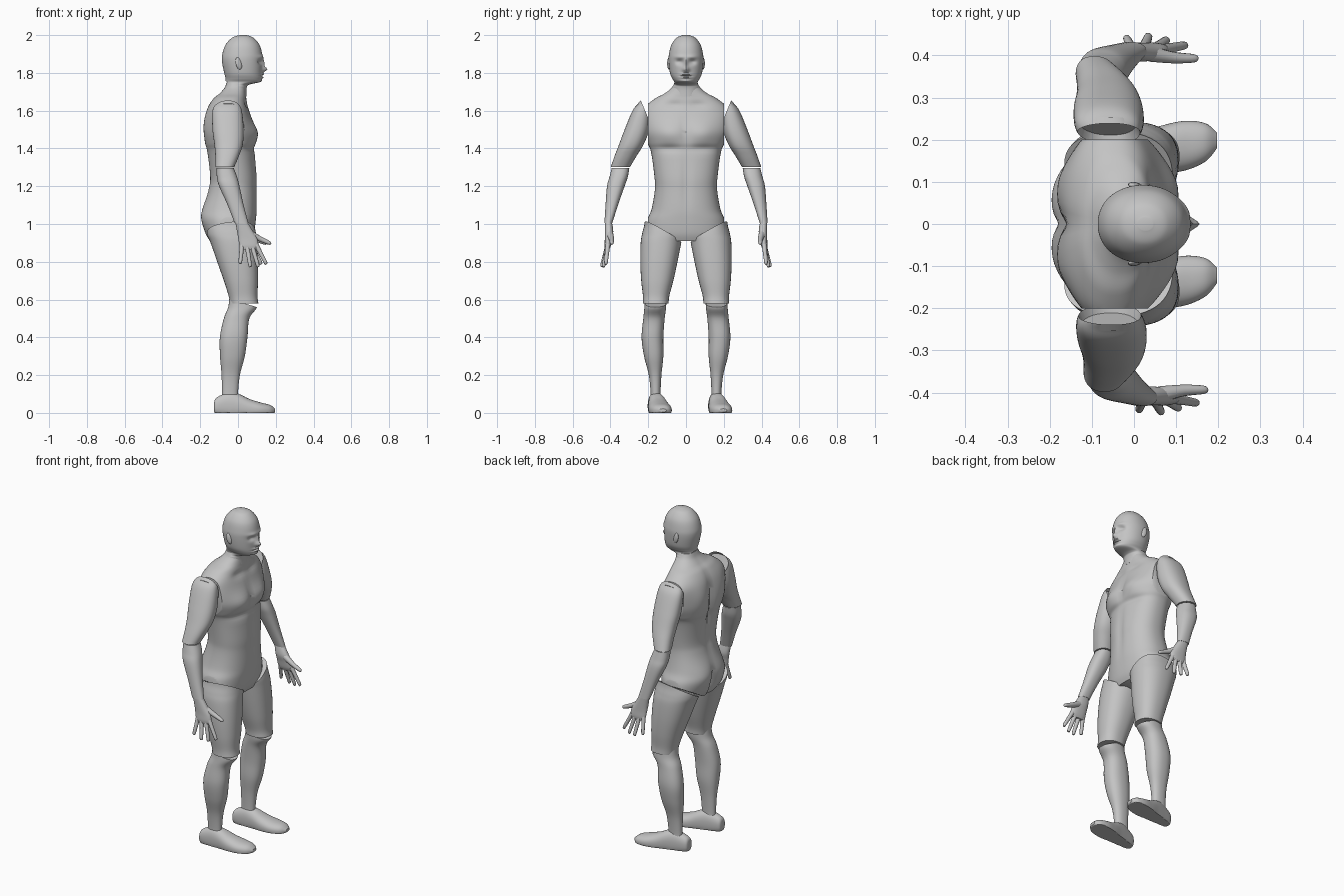
import bpy, bmesh, math
from mathutils import Vector

cube = bpy.data.objects.get("Cube")
if cube:
    bpy.data.objects.remove(cube, do_unlink=True)

grey = bpy.data.materials.new("plain_grey")
grey.use_nodes = True
tone = (.55, .55, .55, 1)
grey.diffuse_color = tone
grey.node_tree.nodes["Principled BSDF"].inputs["Base Color"].default_value = tone


def smooth_rows(rows, steps):
    """Catmull-Rom interpolation between cross-section rows."""
    out = []
    last = len(rows) - 1
    for i in range(last):
        a, b, c, d = [Vector(rows[max(0, min(last, i + k))]) for k in (-1, 0, 1, 2)]
        for s in range(steps):
            t = s / steps
            out.append(b + (c - a) * (t / 2) + (a * 2 - b * 5 + c * 4 - d) * (t * t / 2)
                       + (b * 3 - a - c * 3 + d) * (t ** 3 / 2))
    out.append(Vector(rows[last]))
    return out


def skin(bm, rings):
    """Bridge rings of points with quads and cap both ends."""
    loops = [[bm.verts.new(p) for p in ring] for ring in rings]
    n = len(loops[0])
    for lo, hi in zip(loops, loops[1:]):
        for i in range(n):
            j = (i + 1) % n
            bm.faces.new((lo[i], lo[j], hi[j], hi[i]))
    bm.faces.new(loops[0])
    bm.faces.new(loops[-1])
    bmesh.ops.recalc_face_normals(bm, faces=bm.faces)


def loft(rows, along_x=False, power=2.3, seg=48, steps=6):
    """Rows hold position, then low and high limits on the two other axes."""
    bm = bmesh.new()
    rings = []
    for t, a0, a1, b0, b1 in smooth_rows(rows, steps):
        ring = []
        for i in range(seg):
            ang = math.tau * i / seg
            c, s = math.cos(ang), math.sin(ang)
            a = (a0 + a1) / 2 + (a1 - a0) / 2 * math.copysign(abs(c) ** (2 / power), c)
            b = (b0 + b1) / 2 + (b1 - b0) / 2 * math.copysign(abs(s) ** (2 / power), s)
            ring.append((t, a, b) if along_x else (a, b, t))
        rings.append(ring)
    skin(bm, rings)
    return bm


def tube(bm, points, radii):
    """Round tapered finger along a path."""
    path = smooth_rows([(*p, r) for p, r in zip(points, radii)], 4)
    axis = (Vector(points[-1]) - Vector(points[0])).normalized()
    u = axis.cross(Vector((0, 1, 0))).normalized()
    v = axis.cross(u)
    skin(bm, [[Vector(p[:3]) + (u * math.cos(math.tau * k / 12) + v * math.sin(math.tau * k / 12)) * p[3]
               for k in range(12)] for p in path])


def cut(bm, point, normal, hollow=False):
    """Slice away the side the normal points to and close the opening."""
    bmesh.ops.bisect_plane(bm, geom=bm.verts[:] + bm.edges[:] + bm.faces[:], dist=1e-5,
                           plane_co=point, plane_no=normal, clear_outer=True)
    rim = [e for e in bm.edges if e.is_boundary]
    caps = bmesh.ops.holes_fill(bm, edges=rim)["faces"]
    bmesh.ops.recalc_face_normals(bm, faces=bm.faces)
    if hollow and caps:
        bmesh.ops.inset_individual(bm, faces=caps, thickness=.008, depth=-.02)


def sculpt(bm, bumps):
    """Push the surface along x in soft mirrored spots: centre, radii, amount."""
    for v in bm.verts:
        p = Vector((v.co.x, abs(v.co.y), v.co.z))
        for centre, size, push in bumps:
            d = sum(((p[k] - centre[k]) / size[k]) ** 2 for k in range(3))
            v.co.x += push * math.exp(-d)


def finish(name, bm):
    mesh = bpy.data.meshes.new(name)
    bm.to_mesh(mesh)
    bm.free()
    mesh.materials.append(grey)
    obj = bpy.data.objects.new(name, mesh)
    bpy.context.collection.objects.link(obj)
    bpy.ops.object.select_all(action='DESELECT')
    obj.select_set(True)
    bpy.context.view_layer.objects.active = obj
    bpy.ops.object.shade_smooth_by_angle(angle=math.radians(40))


def pair(name, bm, adjust=lambda p, side: None):
    """Left part on +y and its mirrored right twin, each with a small pose tweak."""
    for label, side in (("left_", 1), ("right_", -1)):
        twin = bm.copy()
        for v in twin.verts:
            v.co.y *= side
            adjust(v.co, side)
        if side < 0:
            bmesh.ops.reverse_faces(twin, faces=twin.faces)
        finish(label + name, twin)
    bm.free()


def arm_pose(p, side):
    if side > 0:
        p.x -= .12 * max(0, p.y - .2)


def foot_pose(p, side):
    p.y += .16 * (p.x + .04)


# Torso with chest, shoulder blades, spine and seat
torso_rows = [(1.75, -.06, .035, .06), (1.72, -.073, .04, .077), (1.69, -.1, .042, .115),
              (1.66, -.135, .045, .17), (1.6, -.165, .06, .23), (1.5, -.178, .09, .23),
              (1.43, -.176, .093, .205), (1.38, -.165, .09, .185), (1.25, -.15, .1, .167),
              (1.18, -.158, .1, .165), (1.08, -.185, .1, .182), (1.02, -.188, .095, .205),
              (.95, -.172, .085, .21), (.91, -.15, .07, .2)]
torso = loft([(z, a, b, -w, w) for z, a, b, w in torso_rows], seg=72)
sculpt(torso, [((.09, .09, 1.48), (.1, .07, .055), .018),
               ((.09, 0, 1.5), (.1, .02, .07), -.008),
               ((.09, .09, 1.4), (.1, .08, .02), -.012),
               ((.05, .06, 1.63), (.06, .05, .02), -.01),
               ((.1, 0, 1.22), (.1, .02, .15), -.008),
               ((-.18, .1, 1.53), (.1, .06, .08), -.012),
               ((-.17, 0, 1.42), (.1, .025, .2), .022),
               ((-.19, .09, 1.04), (.1, .07, .07), -.012),
               ((-.19, 0, .99), (.1, .018, .07), .03)])
for s in (1, -1):
    cut(torso, (0, s * .2, 1.5), (0, s, 0))
    cut(torso, (0, s * .2, 1), (0, s * .51, -.86))
finish("torso", torso)

# Head and neck with face relief
head_rows = [(2, .01, .045, .015), (1.987, -.03, .08, .048), (1.95, -.065, .113, .077),
             (1.9, -.083, .128, .09), (1.86, -.085, .129, .092), (1.8, -.073, .126, .085),
             (1.77, -.066, .125, .073), (1.752, -.066, .115, .062), (1.738, -.068, .06, .064),
             (1.72, -.074, .046, .074), (1.66, -.1, .046, .082)]
head = loft([(z, a, b, -w, w) for z, a, b, w in head_rows], power=2.1, seg=96, steps=9)
sculpt(head, [((.13, 0, 1.818), (.05, .016, .014), .026),
              ((.13, 0, 1.85), (.05, .009, .025), .012),
              ((.12, .034, 1.858), (.05, .02, .013), -.014),
              ((.12, .03, 1.884), (.05, .03, .01), .006),
              ((.13, 0, 1.792), (.05, .025, .006), .012),
              ((.13, 0, 1.784), (.05, .026, .003), -.007),
              ((.13, 0, 1.776), (.05, .022, .006), .011),
              ((.12, 0, 1.757), (.05, .025, .008), .005)])
cut(head, (-.075, 0, 1.765), (-.6, 0, -.8))
finish("head", head)

# Ears
ear = bmesh.new()
bmesh.ops.create_uvsphere(ear, u_segments=16, v_segments=10, radius=1)
for v in ear.verts:
    x, y, z = v.co
    v.co = (.004 + .017 * x - .006 * z, .09 + .009 * y - .004 * x, 1.85 + .032 * z)
pair("ear", ear)

# Upper arms, open at the shoulder
upper = loft([(1.665, -.07, -.03, .21, .23), (1.64, -.11, 0, .195, .25), (1.6, -.135, .02, .185, .283),
              (1.5, -.135, .03, .195, .325), (1.42, -.125, .025, .225, .355),
              (1.36, -.12, .005, .262, .378), (1.302, -.12, -.02, .296, .398)])
cut(upper, (0, .2, 1.56), (0, -.92, .38), hollow=True)
pair("upper_arm", upper, arm_pose)

# Forearms
fore = loft([(1.297, -.113, -.023, .3, .393), (1.25, -.112, -.005, .308, .405), (1.2, -.1, .008, .325, .418),
             (1.1, -.055, .03, .36, .426), (1.005, -.018, .055, .39, .432)])
pair("forearm", fore, arm_pose)

# Hands: palm, four fingers and thumb
hand = loft([(1.01, -.014, .05, .392, .43), (.96, -.005, .08, .385, .43), (.92, .002, .102, .392, .43),
             (.885, .008, .108, .398, .431), (.865, .018, .098, .406, .428)], seg=32)
for base, tip, out in ((.022, .012, .44), (.047, .064, .445), (.073, .105, .436), (.096, .147, .424)):
    drop = .765 + abs(tip - .085) * .33
    tube(hand, [(base, .414, .89), ((base + tip) / 2, (.414 + out) / 2, (.89 + drop) / 2 + .004),
                (tip, out, drop + .008), (tip, out, drop)], (.013, .011, .009, .003))
tube(hand, [(.06, .405, .95), (.115, .395, .922), (.165, .393, .9), (.175, .393, .895)],
     (.02, .014, .01, .003))
pair("hand", hand, arm_pose)

# Thighs, cut along the hip and overhanging the knee
thigh = loft([(1.06, -.12, .07, .08, .215), (1, -.165, .085, .04, .22), (.95, -.166, .095, .015, .232),
              (.9, -.145, .1, .025, .24), (.8, -.11, .105, .045, .242), (.7, -.075, .106, .067, .237),
              (.62, -.05, .103, .088, .228), (.58, -.042, .108, .092, .228)])
cut(thigh, (0, .2, 1.005), (-.1, -.5, .86))
pair("thigh", thigh)

# Shins with a sloped knee
shin = loft([(.62, -.045, .09, .105, .215), (.56, -.052, .1, .105, .22), (.5, -.075, .06, .113, .226),
             (.4, -.096, .05, .12, .235), (.3, -.095, .036, .12, .222), (.2, -.087, .01, .13, .197),
             (.1, -.085, 0, .135, .187), (.07, -.088, .005, .132, .19)])
cut(shin, (.1, 0, .56), (.3, 0, 1))
pair("shin", shin)

# Feet with flat soles
foot_rows = [(-.127, .015, .015, .05), (-.115, .03, -.01, .08), (-.05, .04, -.03, .108), (0, .047, -.03, .102),
             (.06, .056, -.03, .074), (.12, .059, -.025, .055), (.17, .045, -.02, .042), (.197, .018, .005, .022)]
foot = loft([(x, .16 - w, .16 + w, lo, hi) for x, w, lo, hi in foot_rows], along_x=True)
for v in foot.verts:
    v.co.z = max(0, v.co.z)
pair("foot", foot, foot_pose)
